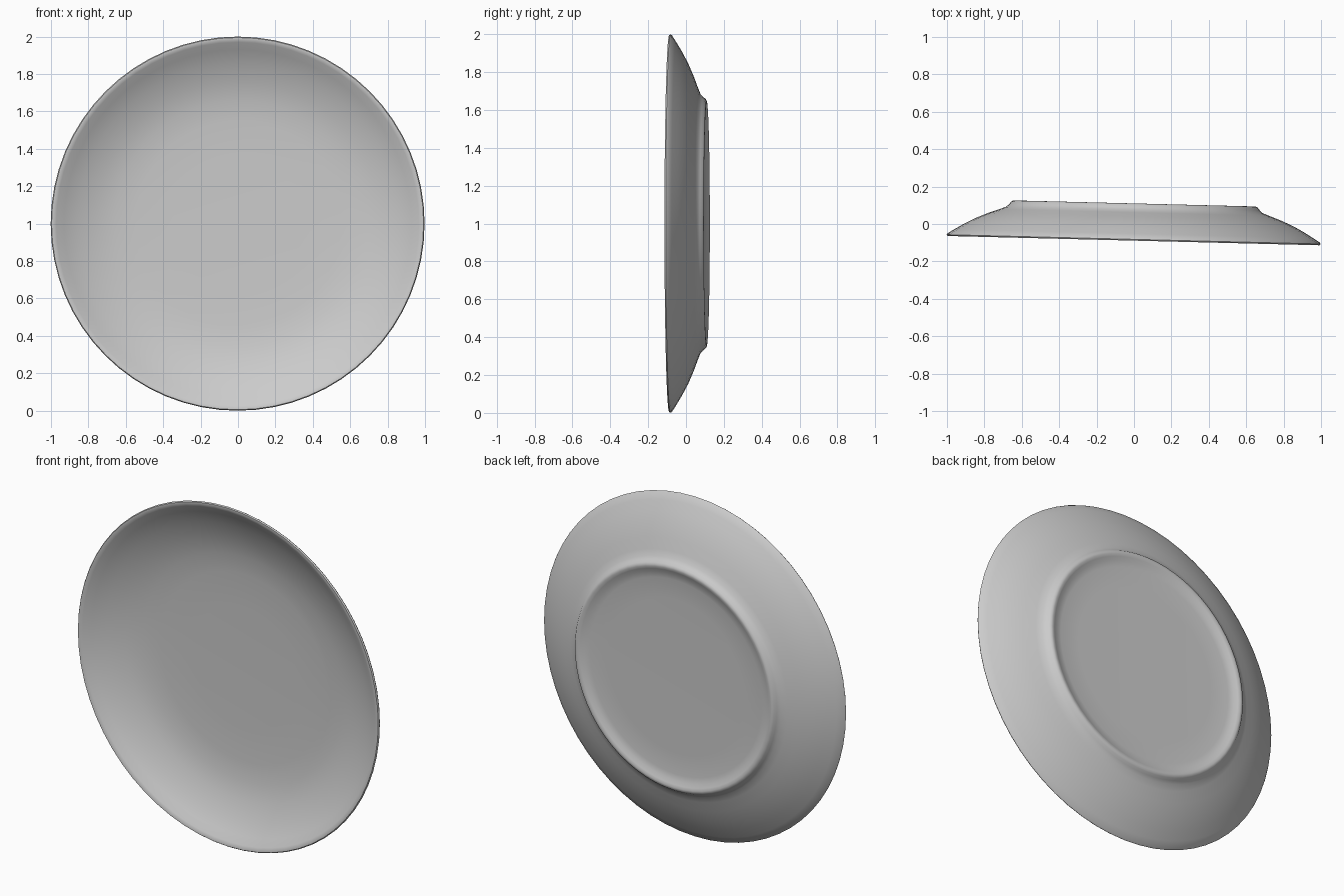
import bpy, bmesh, math

if "Cube" in bpy.data.objects:
    bpy.data.objects.remove(bpy.data.objects["Cube"])

SEGMENTS = 64

# Plate cross-section (radius, depth along y): eating face, rim, outer wall, foot ring, recess
profile = [
    (0.0, 0.062), (0.35, 0.061), (0.55, 0.056), (0.66, 0.046), (0.76, 0.022),
    (0.86, -0.018), (0.93, -0.055), (0.97, -0.082), (0.985, -0.089),
    (0.995, -0.089), (1.0, -0.082), (0.995, -0.074), (0.96, -0.052),
    (0.91, -0.022), (0.85, 0.010), (0.78, 0.040), (0.72, 0.062),
    (0.685, 0.076), (0.67, 0.090), (0.66, 0.103), (0.65, 0.109), (0.64, 0.110),
    (0.625, 0.105), (0.605, 0.095), (0.57, 0.089), (0.45, 0.087), (0.0, 0.086),
]

# Lathe the section around the y axis
bm = bmesh.new()
verts = [bm.verts.new((r, y, 0)) for r, y in profile]
edges = [bm.edges.new(pair) for pair in zip(verts, verts[1:])]
bmesh.ops.spin(bm, geom=verts + edges, cent=(0, 0, 0), axis=(0, 1, 0),
               angle=2 * math.pi, steps=SEGMENTS, use_duplicate=False)
bmesh.ops.remove_doubles(bm, verts=bm.verts, dist=0.0005)
bmesh.ops.recalc_face_normals(bm, faces=bm.faces)

mesh = bpy.data.meshes.new("plate")
bm.to_mesh(mesh)
bm.free()

# Stand the plate upright, turned very slightly about z
plate = bpy.data.objects.new("plate", mesh)
bpy.context.collection.objects.link(plate)
plate.location = (0, 0, 1)
plate.rotation_euler = (0, 0, -0.025)

bpy.context.view_layer.objects.active = plate
plate.select_set(True)
bpy.ops.object.shade_smooth_by_angle(angle=math.radians(50))
